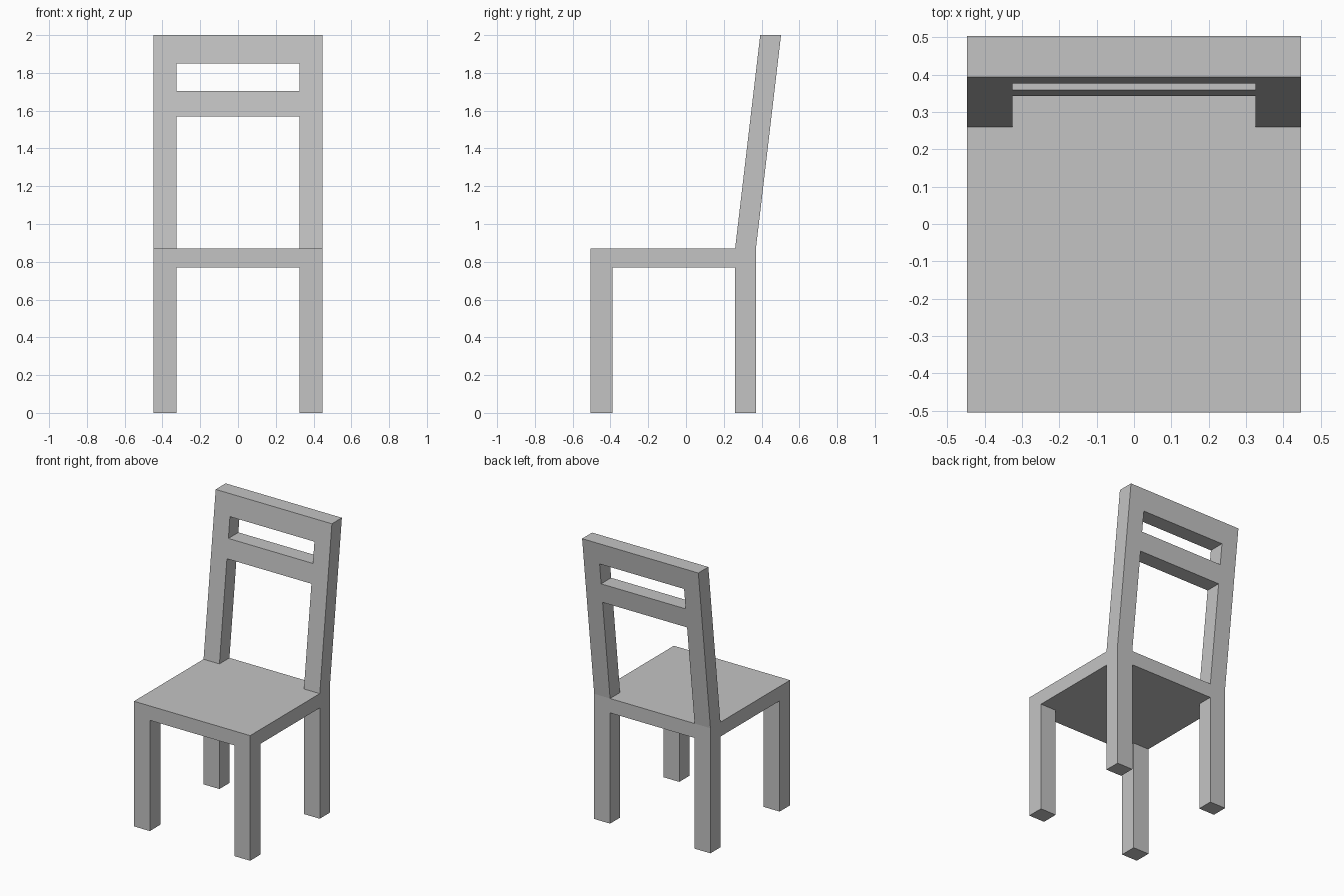
import bpy
import bmesh

cube = bpy.data.objects.get("Cube")
if cube:
    bpy.data.objects.remove(cube, do_unlink=True)

# Single plain colour
grey = bpy.data.materials.new("plain_grey")
grey.use_nodes = True
colour = (0.55, 0.55, 0.55, 1)
grey.diffuse_color = colour
grey.node_tree.nodes["Principled BSDF"].inputs["Base Color"].default_value = colour

HALF_W, INNER_W = 0.447, 0.325
FRONT, FRONT_IN = -0.505, -0.39
BACK_IN, BACK = 0.26, 0.37
SEAT_BOTTOM, SEAT_TOP, TOP = 0.77, 0.87, 2.0
LEAN = 0.133 / (TOP - SEAT_TOP)


def block(name, x, y, z, lean=0):
    """Box spanning the (low, high) ranges, sheared backwards above the seat."""
    bm = bmesh.new()
    bmesh.ops.create_cube(bm, size=1)
    for v in bm.verts:
        px, py, pz = (r[c > 0] for r, c in zip((x, y, z), v.co))
        v.co = (px, py + lean * (pz - SEAT_TOP), pz)
    mesh = bpy.data.meshes.new(name)
    bm.to_mesh(mesh)
    bm.free()
    mesh.materials.append(grey)
    obj = bpy.data.objects.new(name, mesh)
    bpy.context.collection.objects.link(obj)
    return obj


# Seat slab
block("seat", (-HALF_W, HALF_W), (FRONT, BACK), (SEAT_BOTTOM, SEAT_TOP))

# Legs and leaning back posts on each side
for side, x in (("left", (INNER_W, HALF_W)), ("right", (-HALF_W, -INNER_W))):
    block(f"front_leg_{side}", x, (FRONT, FRONT_IN), (0, SEAT_BOTTOM))
    block(f"back_leg_{side}", x, (BACK_IN, BACK), (0, SEAT_BOTTOM))
    block(f"back_post_{side}", x, (BACK_IN, BACK), (SEAT_TOP, TOP), LEAN)

# Rails between the posts
for name, z in (("middle_rail", (1.57, 1.705)), ("top_rail", (1.85, TOP))):
    block(name, (-INNER_W, INNER_W), (BACK_IN, BACK), z, LEAN)
